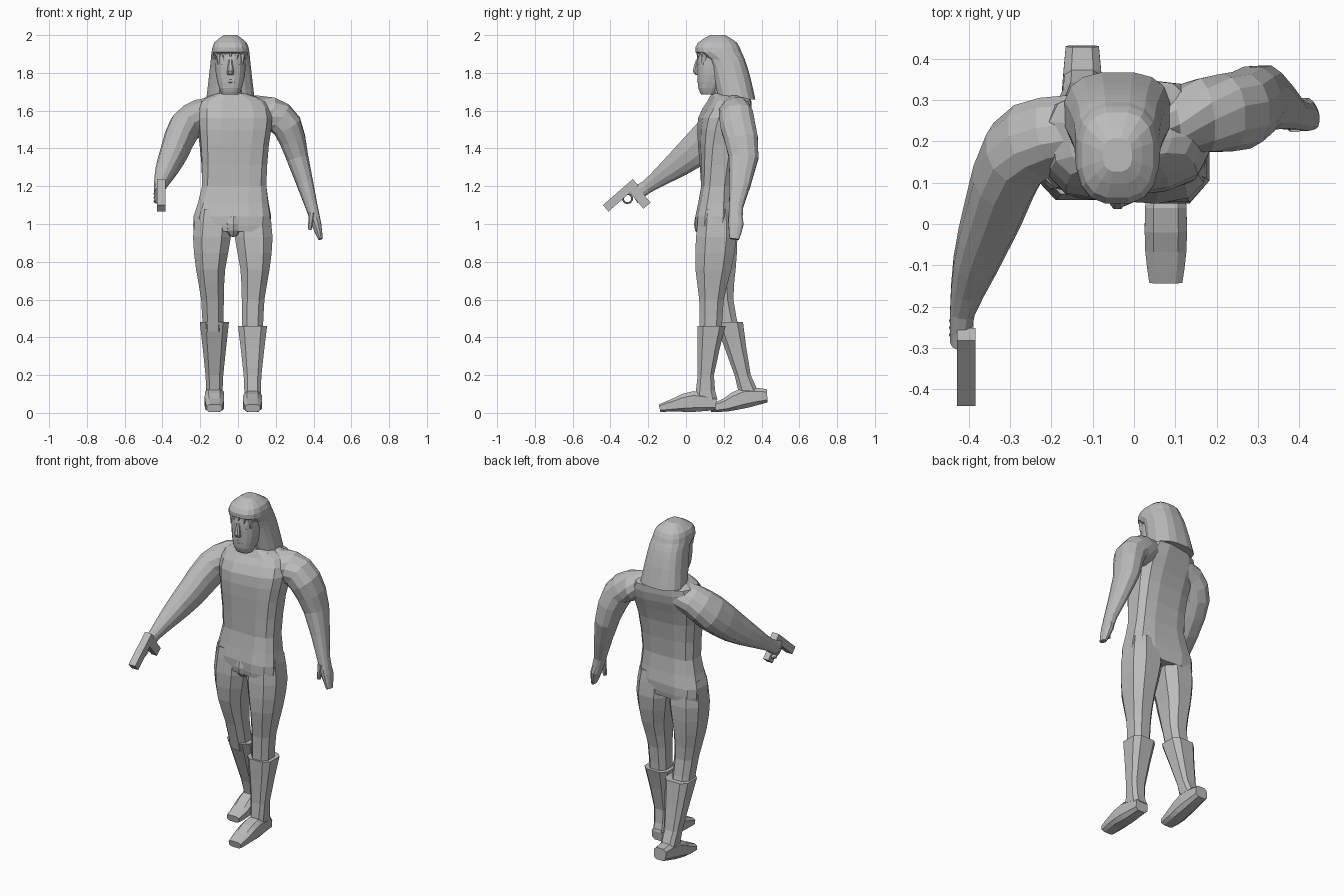
import bpy
import bmesh
from math import cos, sin, pi, copysign, radians
from mathutils import Vector

default_cube = bpy.data.objects.get("Cube")
if default_cube:
    bpy.data.objects.remove(default_cube, do_unlink=True)

# single plain colour
grey = bpy.data.materials.new("plain_grey")
grey.use_nodes = True
colour = (0.5, 0.5, 0.5, 1)
grey.diffuse_color = colour
grey.node_tree.nodes["Principled BSDF"].inputs["Base Color"].default_value = colour

HEAD_X = -0.04      # the head sits a little to the right
GUN_X = -0.406      # centre plane of the pistol
WAIST_Z = 1.2


def resample(rows):
    """Add one smoothly curved station between each pair of stations."""
    keys = [Vector(row) for row in rows]
    stations = [keys[0]]
    for i in range(len(keys) - 1):
        before, start, end = keys[max(i - 1, 0)], keys[i], keys[i + 1]
        after = keys[min(i + 2, len(keys) - 1)]
        stations.append((start + end) * 9 / 16 - (before + after) / 16)
        stations.append(end)
    return stations


def loft(name, rows, sides=12, power=0.75, level=True, twist=0.0):
    """Skin rounded rings given as (x, y, z, half width, half depth)."""
    stations = resample(rows)
    points = [Vector(station[:3]) for station in stations]
    last = len(points) - 1
    reach = cos(pi / sides) ** power
    bm = bmesh.new()
    rings = []
    for i, (centre, station) in enumerate(zip(points, stations)):
        along = points[min(i + 1, last)] - points[max(i - 1, 0)]
        along = Vector((0, 0, 1)) if level else along.normalized()
        across = Vector((1, twist * (centre.z - WAIST_Z), 0))
        across = (across - along * across.dot(along)).normalized()
        depth = along.cross(across)
        ring = []
        for k in range(sides):
            angle = 2 * pi * (k + 0.5) / sides
            c, s = (copysign(abs(f) ** power, f) / reach for f in (cos(angle), sin(angle)))
            offset = across * c * station[3] + depth * s * station[4]
            ring.append(bm.verts.new(centre + offset))
        rings.append(ring)
    for low, high in zip(rings, rings[1:]):
        for k in range(sides):
            n = (k + 1) % sides
            bm.faces.new((low[k], low[n], high[n], high[k]))
    bm.faces.new(rings[0])
    bm.faces.new(rings[-1])
    bmesh.ops.recalc_face_normals(bm, faces=bm.faces)
    mesh = bpy.data.meshes.new(name)
    bm.to_mesh(mesh)
    bm.free()
    mesh.materials.append(grey)
    part = bpy.data.objects.new(name, mesh)
    bpy.context.collection.objects.link(part)


def name_primitive(name):
    part = bpy.context.object
    part.name = name
    part.data.materials.append(grey)
    return part


def blob(name, location, radii):
    """Small faceted ellipsoid."""
    bpy.ops.mesh.primitive_uv_sphere_add(segments=8, ring_count=6, radius=1, location=location)
    name_primitive(name).scale = radii


def box(name, location, size, pitch):
    """Block tilted about the x axis."""
    bpy.ops.mesh.primitive_cube_add(size=1, location=location, rotation=(radians(pitch), 0, 0))
    name_primitive(name).scale = size


# torso, shoulders turned slightly against the hips
loft("torso", [
    (-0.03, 0.162, 0.96, 0.2, 0.1),
    (-0.03, 0.162, 1.04, 0.203, 0.107),
    (-0.02, 0.165, WAIST_Z, 0.17, 0.085),
    (-0.02, 0.175, 1.42, 0.18, 0.105),
    (-0.02, 0.2, 1.56, 0.195, 0.125),
    (-0.03, 0.23, 1.65, 0.17, 0.105),
    (HEAD_X, 0.22, 1.69, 0.08, 0.08)], power=0.6, twist=0.4)
blob("crotch", (-0.025, 0.09, 1), (0.045, 0.048, 0.07))
loft("neck", [(HEAD_X, 0.22, 1.64, 0.075, 0.08), (HEAD_X, 0.2, 1.78, 0.06, 0.06)])

# legs: the right one mirrors the left and swings back below the hip
for side in ("left", "right"):
    stations = [
        (0.075, 0.162, 1.08, 0.09, 0.09),
        (0.083, 0.16, 0.93, 0.1, 0.107),
        (0.09, 0.145, 0.76, 0.077, 0.095),
        (0.08, 0.135, 0.6, 0.06, 0.065),
        (0.077, 0.13, 0.43, 0.055, 0.06)]
    if side == "right":
        stations = [(-0.055 - x, y + (1.08 - z) ** 2 / 4.5, z, w, d)
                    for x, y, z, w, d in stations]
    loft(side + "_leg", stations, sides=8)

# boots: flared shaft plus a foot from heel to toe; the right heel is lifted
for side, x, cuff_y, ankle_y, heel_y, lift in (
        ("left", 0.077, 0.135, 0.105, 0.14, 0),
        ("right", -0.125, 0.227, 0.3, 0.41, 0.04)):
    loft(side + "_boot_shaft", [
        (x, cuff_y, 0.46 + lift / 2, 0.077, 0.075),
        (x, ankle_y, 0.2, 0.047, 0.043),
        (x, ankle_y + lift, 0.07 + lift / 2, 0.044, 0.062)], sides=8, power=0.6)
    loft(side + "_boot_foot", [
        (x, heel_y + 0.02, 0.05 + lift, 0.04, 0.035),
        (x, heel_y - 0.1, 0.06 + lift / 2, 0.05, 0.055),
        (x, heel_y - 0.2, 0.042, 0.05, 0.036),
        (x, heel_y - 0.28, 0.025, 0.04, 0.02)], sides=8, power=0.6, level=False)

# hanging left arm with open hand; the shoulder starts inside the chest
loft("left_arm", [
    (0.04, 0.24, 1.6, 0.06, 0.08),
    (0.17, 0.263, 1.585, 0.083, 0.087),
    (0.26, 0.275, 1.52, 0.078, 0.092),
    (0.315, 0.305, 1.35, 0.058, 0.078),
    (0.39, 0.265, 1.09, 0.032, 0.037),
    (0.415, 0.265, 1, 0.026, 0.04),
    (0.437, 0.255, 0.92, 0.012, 0.025)], power=0.85, level=False)
loft("left_thumb", [
    (0.39, 0.24, 1.06, 0.017, 0.018),
    (0.38, 0.235, 0.97, 0.009, 0.01)], sides=8, level=False)

# right arm reaching forward, hand closed around the grip
loft("right_arm", [
    (-0.1, 0.235, 1.6, 0.06, 0.08),
    (-0.2, 0.22, 1.575, 0.08, 0.087),
    (-0.285, 0.17, 1.505, 0.08, 0.1),
    (-0.34, 0.03, 1.375, 0.07, 0.085),
    (-0.385, -0.1, 1.275, 0.053, 0.057),
    (-0.415, -0.21, 1.195, 0.03, 0.035),
    (-0.42, -0.28, 1.15, 0.025, 0.045)], power=0.85, level=False)
for i in range(3):
    blob(f"right_finger_{i + 1}", (-0.418, -0.268 + i * 0.017, 1.16 - i * 0.02),
         (0.03, 0.022, 0.014))

# pistol
box("pistol_slide", (GUN_X, -0.346, 1.152), (0.044, 0.21, 0.045), 41)
box("pistol_grip", (GUN_X, -0.245, 1.143), (0.036, 0.12, 0.05), -50)
bpy.ops.mesh.primitive_torus_add(
    major_segments=10, minor_segments=4, major_radius=0.025, minor_radius=0.005,
    location=(GUN_X, -0.31, 1.135), rotation=(0, pi / 2, 0))
name_primitive("pistol_trigger_guard")

# head and facial features
loft("head", [
    (HEAD_X, 0.12, 1.685, 0.045, 0.04),
    (HEAD_X, 0.125, 1.72, 0.06, 0.06),
    (HEAD_X, 0.15, 1.79, 0.077, 0.09),
    (HEAD_X, 0.16, 1.87, 0.08, 0.102),
    (HEAD_X, 0.16, 1.94, 0.075, 0.09)], sides=16, power=0.8)
loft("nose", [
    (HEAD_X, 0.065, 1.79, 0.016, 0.015),
    (HEAD_X, 0.06, 1.81, 0.018, 0.024),
    (HEAD_X, 0.065, 1.87, 0.009, 0.012)], sides=8)
for name, z in (("lower_lip", 1.752), ("upper_lip", 1.766)):
    blob(name, (HEAD_X, 0.072, z), (0.034, 0.013, 0.008))
for side, sign in (("left", 1), ("right", -1)):
    blob(side + "_eye", (HEAD_X + sign * 0.035, 0.075, 1.845), (0.017, 0.011, 0.008))

# long hair with a ragged fringe
loft("hair", [
    (HEAD_X, 0.267, 1.66, 0.128, 0.1),
    (HEAD_X, 0.24, 1.78, 0.114, 0.1),
    (HEAD_X, 0.212, 1.87, 0.104, 0.1),
    (HEAD_X, 0.172, 1.91, 0.1, 0.122),
    (HEAD_X, 0.167, 1.96, 0.086, 0.103),
    (HEAD_X, 0.167, 2, 0.035, 0.04)], sides=16)
for i in range(-2, 3):
    tip_z = 1.885 - abs(i) * 0.02
    x = HEAD_X + i * 0.032
    y = 0.078 + i * i * 0.006
    loft(f"fringe_{i + 3}", [
        (x, y - 0.01, tip_z, 0.004, 0.01),
        (x, y, 1.925, 0.022, 0.024)], sides=8)
